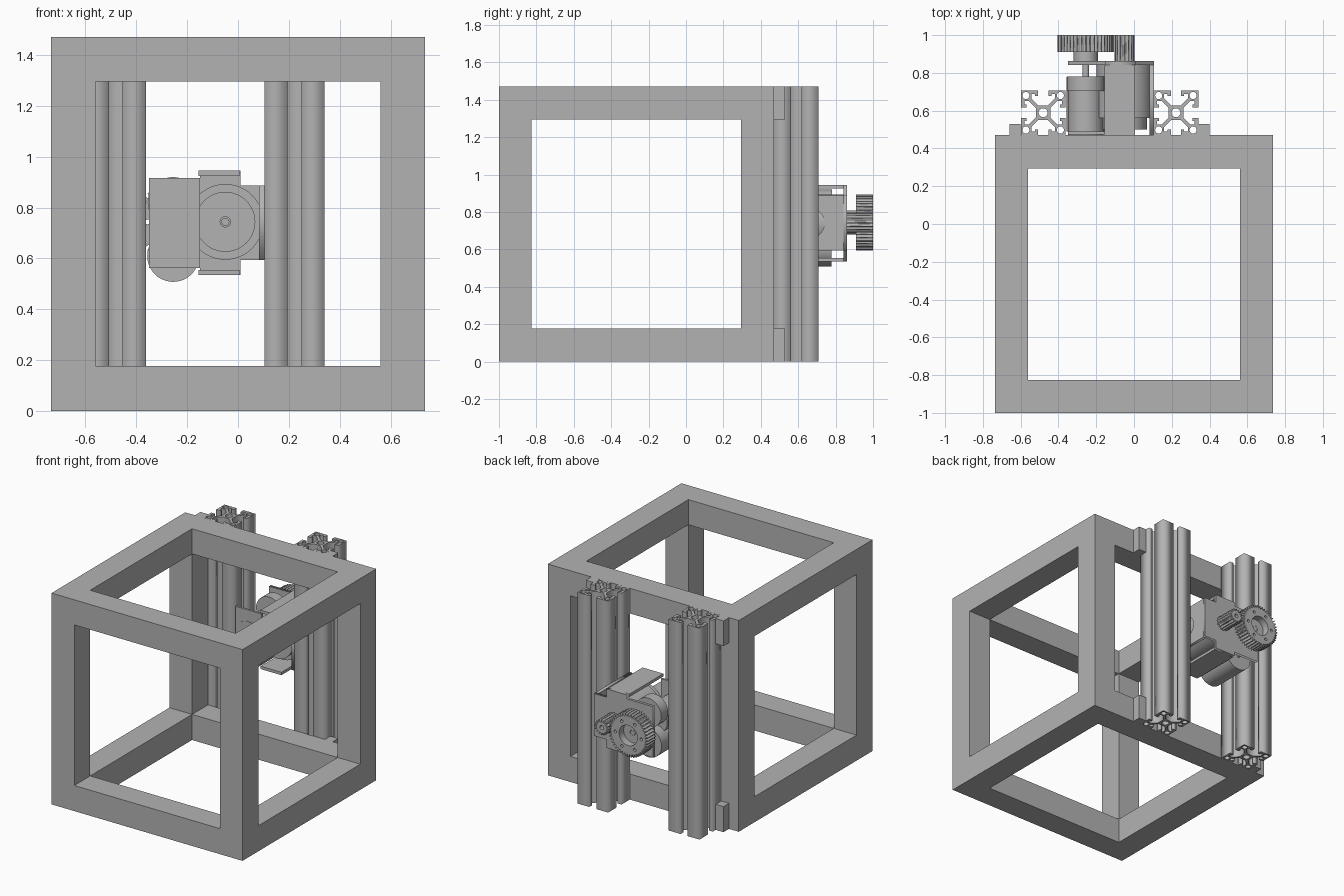
import bpy, bmesh
from math import sin, cos, pi, radians
from mathutils import Matrix, Vector

cube = bpy.data.objects.get("Cube")
if cube:
    bpy.data.objects.remove(cube)

grey = bpy.data.materials.new("machined grey")
grey.use_nodes = True
COLOUR = (0.45, 0.45, 0.45, 1)
grey.diffuse_color = COLOUR
grey.node_tree.nodes["Principled BSDF"].inputs["Base Color"].default_value = COLOUR


def boxes(name, *bounds):
    """One object made of boxes, each given as x, y and z ranges."""
    bm = bmesh.new()
    for ranges in bounds:
        size = [b - a for a, b in ranges]
        mid = [(a + b) / 2 for a, b in ranges]
        bmesh.ops.create_cube(bm, size=1, matrix=Matrix.Translation(mid) @ Matrix.Diagonal((*size, 1)))
    mesh = bpy.data.meshes.new(name)
    bm.to_mesh(mesh)
    bm.free()
    mesh.materials.append(grey)
    ob = bpy.data.objects.new(name, mesh)
    bpy.context.collection.objects.link(ob)
    return ob


def ring(r, n=32, cx=0, cy=0):
    return [(cx + r * cos(2 * pi * i / n), cy + r * sin(2 * pi * i / n)) for i in range(n)]


def prism(name, loops, start, end, axis="Y", at=(0, 0), smooth=False):
    """Extrude an outline with holes along an axis; at is the place across that axis."""
    curve = bpy.data.curves.new(name, "CURVE")
    curve.dimensions = "2D"
    curve.fill_mode = "BOTH"
    curve.extrude = (end - start) / 2
    for loop in loops:
        spline = curve.splines.new("POLY")
        spline.points.add(len(loop) - 1)
        for point, (x, y) in zip(spline.points, loop):
            point.co = (x, y, 0, 1)
        spline.use_cyclic_u = True
    ob = bpy.data.objects.new(name, curve)
    bpy.context.collection.objects.link(ob)
    mid = (start + end) / 2
    if axis == "Y":
        ob.rotation_euler.x = pi / 2
        ob.location = (at[0], mid, at[1])
    elif axis == "X":
        ob.rotation_euler = (pi / 2, 0, pi / 2)
        ob.location = (mid, at[0], at[1])
    else:
        ob.location = (at[0], at[1], mid)
    bpy.ops.object.select_all(action="DESELECT")
    ob.select_set(True)
    bpy.context.view_layer.objects.active = ob
    bpy.ops.object.convert(target="MESH")
    ob = bpy.context.object
    bm = bmesh.new()
    bm.from_mesh(ob.data)
    bmesh.ops.remove_doubles(bm, verts=bm.verts, dist=0.0001)
    bmesh.ops.recalc_face_normals(bm, faces=bm.faces)
    bm.to_mesh(ob.data)
    bm.free()
    ob.data.materials.clear()
    ob.data.materials.append(grey)
    if smooth:
        bpy.ops.object.shade_smooth_by_angle(angle=radians(30))
    return ob


def cylinder(name, r, start, end, at, hole=0):
    loops = [ring(r, 48)] + ([ring(hole, 24)] if hole else [])
    return prism(name, loops, start, end, at=at, smooth=True)


# Cubic frame of square bars
H, BAR, Y0, Y1 = 0.735, 0.175, -1.0, 0.47
xs = [(-H, -H + BAR), (H - BAR, H)]
ys = [(Y0, Y0 + BAR), (Y1 - BAR, Y1)]
zs = [(0, 0.178), (1.295, 1.47)]
boxes("frame_posts", *[(x, y, (0, 1.47)) for x in xs for y in ys])
boxes("frame_cross_bars", *[((-H + BAR, H - BAR), y, z) for y in ys for z in zs])
boxes("frame_side_bars", *[(x, (Y0 + BAR, Y1 - BAR), z) for x in xs for z in zs])

# Slotted rails: one eighth of the section, mirrored and turned
MM = 0.01185
eighth = [(3.3, 2.2), (6.4, 5.3), (8.4, 5.3), (8.4, 3.7), (7.5, 3.7), (7.5, 2.3), (10, 2.3)]
quarter = eighth + [(10, 10)] + [(y, x) for x, y in reversed(eighth)]
section = []
for k in range(4):
    c, s = round(cos(k * pi / 2)), round(sin(k * pi / 2))
    section += [((x * c - y * s) * MM, (x * s + y * c) * MM) for x, y in quarter]
holes = [ring(2 * MM, 20)]
holes += [ring(1.6 * MM, 16, i * 7.7 * MM, j * 7.7 * MM) for i in (-1, 1) for j in (-1, 1)]
for name, x in (("right_rail", -0.481), ("left_rail", 0.222)):
    prism(name, [section] + holes, 0, 1.47, "Z", (x, 0.589))

# Small blocks fixing the rails to the frame
boxes("rail_blocks", *[(x, (Y1, 0.53), z) for x in ((-0.66, -0.6), (0.341, 0.4)) for z in zs])

# Bracket: stepped back plate, top and bottom flanges, side wall with a round hole
MID = 0.74
half = [(0.105, 0.147), (0.01, 0.147), (0.01, 0.205), (-0.15, 0.205), (-0.15, 0.177), (-0.35, 0.177)]
outline = half + [(x, -z) for x, z in reversed(half)]
prism("bracket_back_plate", [outline], 0.842, 0.862, at=(0, MID))
boxes("bracket_flanges", *[((-0.155, 0.005), (Y1, 0.842), z) for z in ((0.925, 0.945), (0.535, 0.555))])
wall = [(Y1, -0.147), (0.842, -0.147), (0.842, 0.147), (Y1, 0.147)]
prism("bracket_side_wall", [wall, ring(0.08, 40, 0.66)], 0.083, 0.105, "X", (0, MID))
boxes("front_mount_plate", ((-0.35, -0.15), (0.475, 0.49), (0.563, 0.917)))

# Drive motor inside the bracket
DRIVE = (-0.05, MID + 0.004)
cylinder("drive_motor_body", 0.149, 0.56, 0.842, DRIVE)
cylinder("drive_motor_cap", 0.118, 0.5, 0.56, DRIVE)
cylinder("drive_motor_boss", 0.022, 0.49, 0.5, DRIVE, hole=0.014)

# Side motor with barrel, casing and output disc
SIDE = (-0.255, MID + 0.004)
cylinder("side_motor_barrel", 0.094, 0.472, 0.705, SIDE)
cylinder("side_motor_disc", 0.1, 0.705, 0.78, (SIDE[0], 0.82))
cylinder("lower_motor_casing", 0.102, 0.49, 0.778, (SIDE[0], 0.61))
cylinder("lower_motor_shaft", 0.012, 0.778, 0.79, (SIDE[0], 0.61))
cylinder("side_motor_shaft", 0.018, 0.7, 0.95, SIDE)


# Spur gears
def gear(name, r, depth, teeth, start, end, at, holes):
    outline = []
    for i in range(teeth):
        for t, rad in ((-0.3, r - depth), (-0.16, r), (0.16, r), (0.3, r - depth)):
            a = 2 * pi * (i + t) / teeth
            outline.append((rad * cos(a), rad * sin(a)))
    return prism(name, [outline] + holes, start, end, at=at)


bolts = [ring(0.01, 12, 0.1 * cos(k * pi / 3), 0.1 * sin(k * pi / 3)) for k in range(6)]
gear("large_gear", 0.15, 0.018, 44, 0.91, 1.0, SIDE, [ring(0.07, 40)] + bolts)
cylinder("large_gear_web", 0.07, 0.925, 0.95, SIDE, hole=0.02)
cylinder("large_gear_hub", 0.065, 0.862, 0.925, SIDE)
gear("small_gear", 0.053, 0.014, 16, 0.862, 1.0, DRIVE, [ring(0.014, 20)])
